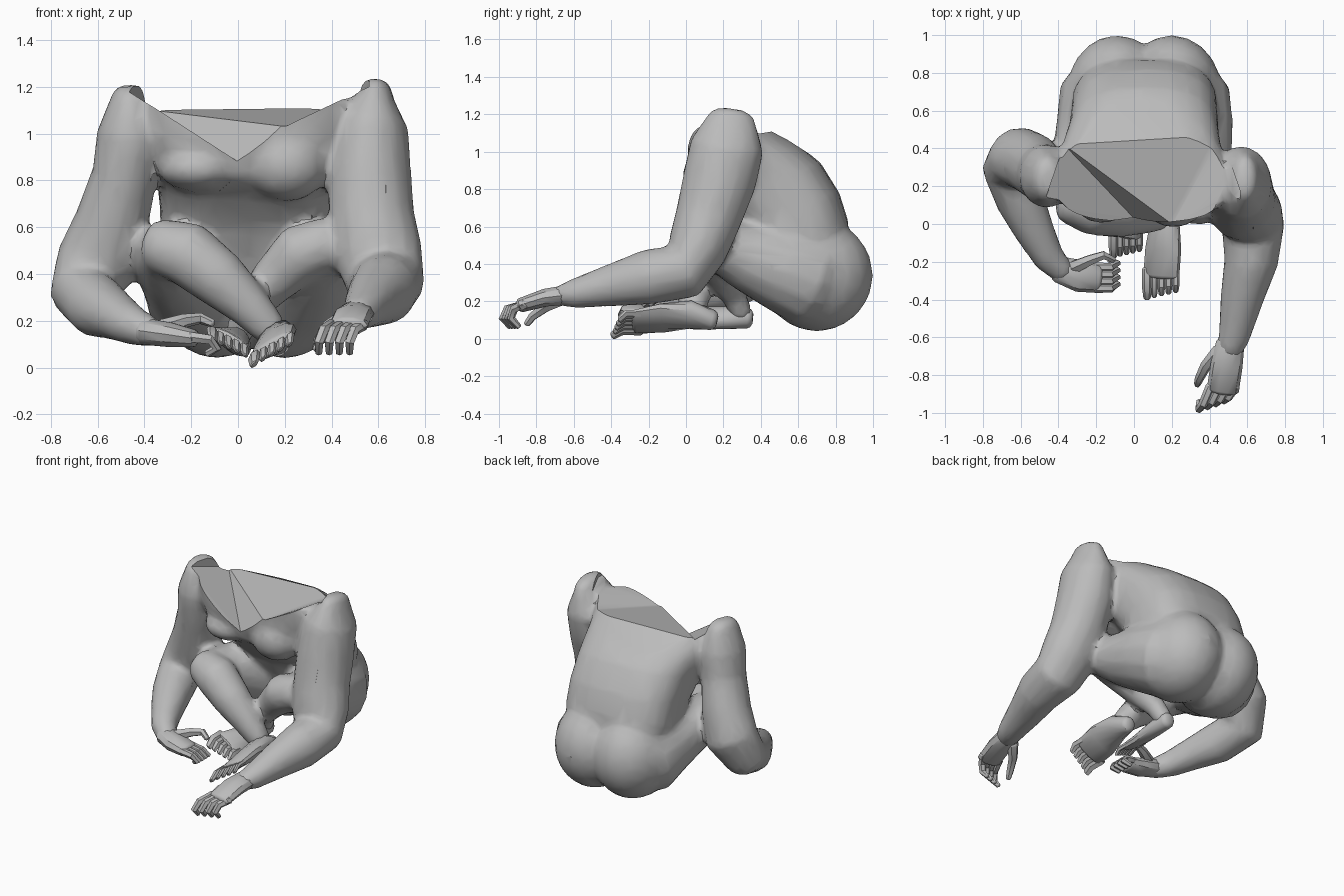
import bpy, bmesh, math
from mathutils import Vector

if "Cube" in bpy.data.objects:
    bpy.data.objects.remove(bpy.data.objects["Cube"])

skin = bpy.data.materials.new("plain_grey")
skin.diffuse_color = (0.5, 0.5, 0.5, 1)
skin.use_nodes = True
skin.node_tree.nodes["Principled BSDF"].inputs["Base Color"].default_value = skin.diffuse_color


def loft(bm, rings):
    """Skin a list of vertex rings and close both ends."""
    n = len(rings[0])
    vs = [[bm.verts.new(p) for p in r] for r in rings]
    for a, b in zip(vs, vs[1:]):
        for i in range(n):
            bm.faces.new((a[i], a[(i + 1) % n], b[(i + 1) % n], b[i]))
    bm.faces.new(vs[0])
    bm.faces.new(vs[-1])


def tube(bm, pts, n=14, round_end=0.5):
    """Limb through points (x, y, z, side radius, other radius)."""
    pts = [p if len(p) == 5 else (*p, p[3]) for p in pts]
    c = [Vector(p[:3]) for p in pts]
    side, rings = Vector((1, 0, 0)), []
    for i, p in enumerate(pts):
        t = (c[min(i + 1, len(c) - 1)] - c[max(i - 1, 0)]).normalized()
        if i == 0 and abs(t.x) > 0.9:
            side = Vector((0, 1, 0))
        side = (side - t * side.dot(t)).normalized()
        up = t.cross(side)

        def ring(k, off):
            return [c[i] + t * off + side * (math.cos(a) * p[3] * k) + up * (math.sin(a) * p[4] * k)
                    for a in (2 * math.pi * j / n for j in range(n))]
        if i == 0:
            rings += [ring(0.5, -round_end * p[4]), ring(0.85, -round_end * 0.6 * p[4])]
        rings.append(ring(1, 0))
        if i == len(pts) - 1:
            rings += [ring(0.85, round_end * 0.6 * p[4]), ring(0.5, round_end * p[4])]
    loft(bm, rings)


def ball(bm, c, r):
    res = bmesh.ops.create_uvsphere(bm, u_segments=20, v_segments=12, radius=1)
    for v in res["verts"]:
        v.co = Vector((v.co.x * r[0] + c[0], v.co.y * r[1] + c[1], v.co.z * r[2] + c[2]))


def finish(bm, name):
    bmesh.ops.recalc_face_normals(bm, faces=bm.faces)
    me = bpy.data.meshes.new(name)
    bm.to_mesh(me)
    bm.free()
    ob = bpy.data.objects.new(name, me)
    bpy.context.collection.objects.link(ob)
    me.materials.append(skin)
    return ob


def activate(ob):
    bpy.ops.object.select_all(action='DESELECT')
    ob.select_set(True)
    bpy.context.view_layer.objects.active = ob


def modify(ob, kind, **props):
    activate(ob)
    m = ob.modifiers.new(kind, kind)
    for k, v in props.items():
        setattr(m, k, v)
    bpy.ops.object.modifier_apply(modifier=m.name)


# Torso: rings given by front (y, z), back (y, z), centre x, half width
body = bmesh.new()
torso = [(.55, .15, .76, .12, .055, .2), (.44, .30, .86, .40, .055, .34),
         (.37, .45, .87, .62, .055, .385), (.28, .60, .82, .78, .055, .39),
         (.17, .72, .72, .94, .05, .40), (.05, .82, .60, 1.04, .04, .43),
         (.01, .96, .48, 1.11, .04, .45), (.0, 1.14, .41, 1.16, .04, .45)]
rings = []
for fy, fz, by, bz, cx, hw in torso:
    ring = []
    for j in range(24):
        a = 2 * math.pi * j / 24
        s, c = math.sin(a), math.cos(a)
        k = math.copysign(abs(s) ** 0.75, s) * 0.5 + 0.5
        ring.append(Vector((cx + hw * math.copysign(abs(c) ** 0.75, c),
                            fy + (by - fy) * k, fz + (bz - fz) * k)))
    rings.append(ring)
loft(body, rings)

# Chest and buttocks
ball(body, (-.17, .17, .85), (.17, .17, .10))
ball(body, (.21, .15, .87), (.18, .17, .16))
for x in (-.09, .20):
    ball(body, (x, .70, .34), (.265, .30, .30))

# Thighs and shins
tube(body, [(.255, .66, .32, .26), (.30, .50, .38, .23), (.34, .30, .45, .18), (.38, .15, .51, .13)])
tube(body, [(-.145, .66, .32, .26), (-.2, .50, .38, .22), (-.27, .30, .45, .175), (-.32, .16, .5, .13)])
tube(body, [(.38, .11, .53, .115), (.27, .13, .49, .13), (.14, .18, .36, .10),
            (.03, .26, .22, .067), (0, .30, .13, .06)])
tube(body, [(-.34, .12, .52, .12), (-.22, .08, .49, .14), (-.08, .05, .38, .125),
            (.05, .04, .26, .095), (.14, .04, .16, .075)])

# Arms
tube(body, [(-.46, .24, 1.14, .09, .13), (-.46, .25, 1.0, .145, .17), (-.485, .27, .82, .14, .16),
            (-.54, .32, .62, .16, .165), (-.60, .35, .45, .18, .165), (-.66, .29, .32, .145, .145),
            (-.60, .12, .26, .13, .135), (-.52, -.05, .22, .105, .105), (-.45, -.18, .18, .085, .085),
            (-.37, -.26, .15, .065, .065)])
tube(body, [(.585, .24, 1.16, .08, .14), (.57, .22, 1.03, .16, .20), (.56, .18, .85, .18, .20),
            (.57, .12, .65, .185, .18), (.60, .06, .48, .19, .165), (.63, -.01, .36, .17, .155),
            (.62, -.2, .33, .145, .15), (.57, -.4, .285, .115, .115), (.53, -.6, .24, .085, .08),
            (.50, -.68, .23, .07, .055)])
body = finish(body, "body")
modify(body, 'REMESH', mode='VOXEL', voxel_size=0.02)
modify(body, 'SMOOTH', factor=0.5, iterations=8)
modify(body, 'DECIMATE', ratio=0.15)

# Faceted cut across neck, shoulders and upper back
P = dict(A2=(-.40, .72, .95), B2=(.49, .72, .95), A=(-.37, .42, 1.10), B=(.46, .47, 1.11),
         C=(.2, .0, 1.03), D=(0, .03, .88), E=(-.48, .1, 1.19), G=(.56, .18, 1.2),
         C2=(.2, -.3, 1.03), D2=(0, -.3, .88), E2=(-.48, -.3, 1.19), G2=(.56, -.3, 1.2))
cut = bmesh.new()
V = {k: cut.verts.new(p) for k, p in P.items()}
faces = [cut.faces.new([V[k] for k in f.split()]) for f in
         ("A2 B2 B A", "A B C", "A C D", "A D E", "B G C", "E D D2 E2", "D C C2 D2", "C G G2 C2")]
top = bmesh.ops.extrude_face_region(cut, geom=faces, use_keep_orig=True)
for g in top["geom"]:
    if isinstance(g, bmesh.types.BMVert):
        g.co.z = 2
cutter = finish(cut, "neck_cutter")
cutter.hide_render = True
modify(body, 'BOOLEAN', operation='DIFFERENCE', object=cutter, solver='EXACT')
bpy.data.objects.remove(cutter)

# Right hand, reaching forward with fingers bent down
h = bmesh.new()
tube(h, [(.51, -.63, .235, .075, .055), (.49, -.75, .22, .085, .05), (.47, -.88, .18, .085, .04)], 10)
for i in range(4):
    x = .405 + i * .044
    tube(h, [(x, -.86, .185, .026), (x - .04, -.955 + .012 * i, .16, .024),
             (x - .06, -.98 + .015 * i, .11, .022), (x - .06, -.94 + .015 * i, .065, .016)], 6)
tube(h, [(.45, -.67, .21, .038), (.38, -.75, .17, .03), (.345, -.82, .12, .024), (.335, -.85, .08, .018)], 6)
hands = [finish(h, "right_hand")]

# Left hand, loosely curled inward
h = bmesh.new()
tube(h, [(-.40, -.24, .155, .07, .06), (-.29, -.275, .14, .085, .055), (-.19, -.285, .125, .08, .04)], 10)
for i in range(4):
    y = -.34 + i * .037
    tube(h, [(-.20, y, .13, .025), (-.12, y, .12, .023), (-.09, y + .02, .085, .021),
             (-.13, y + .04, .06, .016)], 6)
tube(h, [(-.32, -.23, .17, .038), (-.23, -.19, .20, .03), (-.16, -.165, .21, .024), (-.11, -.19, .19, .018)], 6)
hands.append(finish(h, "left_hand"))


# Feet with toes, sheared so the sole leans sideways
def foot(name, sole, toes, length, drop, tilt):
    bm = bmesh.new()
    tube(bm, sole, 12)
    x, y, z, w, _ = sole[-1]
    for i in range(toes):
        f = i / (toes - 1) * 2 - 1
        r = .026 if i == 0 else .02
        tx, ty = x + f * w * .8, y - length * (.85 - .15 * f)
        tube(bm, [(tx, y + .03, z, r), (tx, ty * .6 + y * .4, z, r), (tx, ty, z - drop, r * .75)], 6)
    for v in bm.verts:
        v.co.z += tilt * (v.co.x - x) * min(1, max(0, (sole[0][1] - v.co.y) * 4))
    return finish(bm, name)


feet = [foot("left_foot", [(.17, .14, .10, .05, .055), (.165, .03, .125, .075, .075), (.155, -.13, .105, .095, .06),
                           (.145, -.27, .09, .095, .038)], 5, .12, .03, .55),
        foot("right_foot", [(.0, .33, .11, .05, .055), (-.005, .22, .12, .06, .06), (-.02, .06, .12, .075, .05),
                            (-.04, -.06, .12, .085, .035)], 5, .11, .03, -.5)]

for ob in [body] + hands + feet:
    activate(ob)
    bpy.ops.object.shade_smooth_by_angle(angle=math.radians(35))
